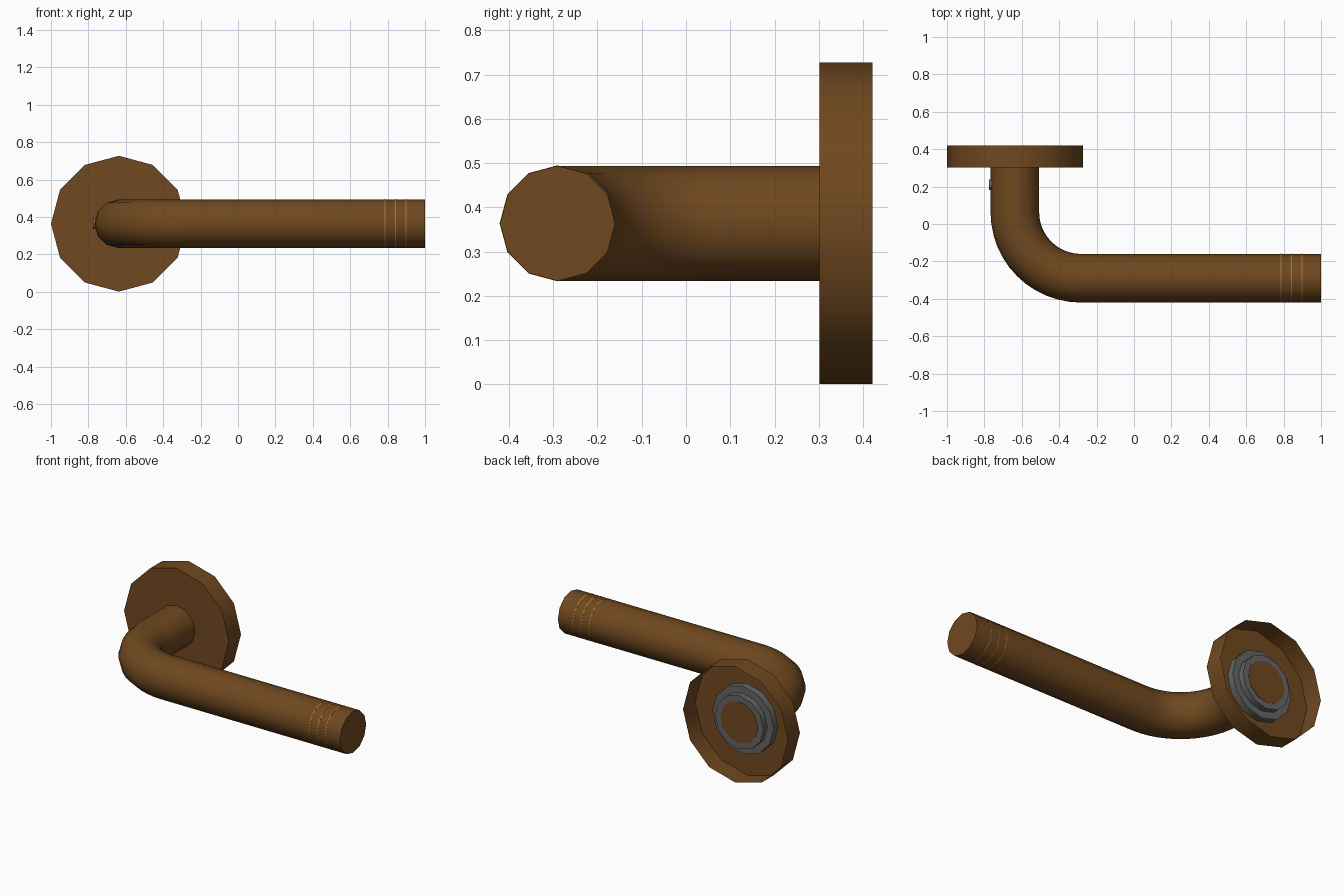
import bpy, bmesh, math
from mathutils import Vector

if "Cube" in bpy.data.objects:
    bpy.data.objects.remove(bpy.data.objects["Cube"])

CX, CZ, SIDES = -0.637, 0.364, 12      # rose axis and shared side count
R = 0.13                               # lever tube radius


def material(name, rgb):
    m = bpy.data.materials.new(name)
    m.diffuse_color = (*rgb, 1)
    m.use_nodes = True
    m.node_tree.nodes["Principled BSDF"].inputs["Base Color"].default_value = m.diffuse_color
    return m


BRONZE = material("bronze", (0.16, 0.065, 0.014))
GOLD = material("light_bronze", (0.45, 0.18, 0.03))
STEEL = material("dark_steel", (0.13, 0.13, 0.13))


def loft(name, rings, mat, cap_start=True, cap_end=True, closed=False):
    """Skin a list of (centre, side direction, up direction, radius) rings."""
    bm = bmesh.new()
    loops = []
    for c, u, v, r in rings:
        c, u, v = Vector(c), Vector(u), Vector(v)
        loops.append([bm.verts.new(c + r * (u * math.cos(a) + v * math.sin(a)))
                      for a in (2 * math.pi * i / SIDES for i in range(SIDES))])
    pairs = list(zip(loops, loops[1:]))
    if closed:
        pairs.append((loops[-1], loops[0]))
    for a, b in pairs:
        for i in range(SIDES):
            j = (i + 1) % SIDES
            bm.faces.new((a[i], a[j], b[j], b[i]))
    if cap_start and not closed:
        bm.faces.new(loops[0][::-1])
    if cap_end and not closed:
        bm.faces.new(loops[-1])
    bmesh.ops.recalc_face_normals(bm, faces=bm.faces)
    me = bpy.data.meshes.new(name)
    bm.to_mesh(me)
    bm.free()
    ob = bpy.data.objects.new(name, me)
    bpy.context.collection.objects.link(ob)
    me.materials.append(mat)
    bpy.ops.object.select_all(action='DESELECT')
    ob.select_set(True)
    bpy.context.view_layer.objects.active = ob
    bpy.ops.object.shade_smooth_by_angle(angle=math.radians(40))
    return ob


def along_y(profile):
    return [((CX, y, CZ), (1, 0, 0), (0, 0, 1), r) for y, r in profile]


def along_x(profile, y):
    return [((x, y, CZ), (0, 1, 0), (0, 0, 1), r) for x, r in profile]


# Lever: shank out of the rose, quarter bend, straight grip
BEND, BX, BY = 0.353, CX + 0.353, 0.063
GRIP_Y = BY - BEND
path = [((CX, 0.385, CZ), (1, 0, 0), (0, 0, 1), R)]
for k in range(13):
    t = math.pi / 2 * k / 12
    n = Vector((-math.cos(t), -math.sin(t), 0))
    path.append((Vector((BX, BY, CZ)) + BEND * n, -n, (0, 0, 1), R))
path.append(((1.0, GRIP_Y, CZ), (0, 1, 0), (0, 0, 1), R))
loft("lever", path, BRONZE)

# Rose: hollow cup open toward the door
loft("rose", along_y([(0.301, 0.363), (0.421, 0.363)]), BRONZE, cap_end=False)

# Stepped retaining washer and collar inside the rose
loft("retaining_collar", along_y([(0.302, 0.212), (0.345, 0.212), (0.345, 0.168),
                                  (0.383, 0.168), (0.383, 0.125), (0.302, 0.125)]),
     STEEL, closed=True)

# Thin decorative rings near the grip end
for i, x in enumerate((0.785, 0.842, 0.898)):
    loft(f"grip_ring_{i + 1}", along_x([(x - 0.003, R - 0.01), (x - 0.003, R + 0.001),
                                        (x + 0.003, R + 0.001), (x + 0.003, R - 0.01)], GRIP_Y),
         GOLD, closed=True)

# Small set screw on the outer side of the shank
loft("set_screw", along_x([(-0.774, 0.028), (-0.74, 0.028)], 0.21), STEEL)
